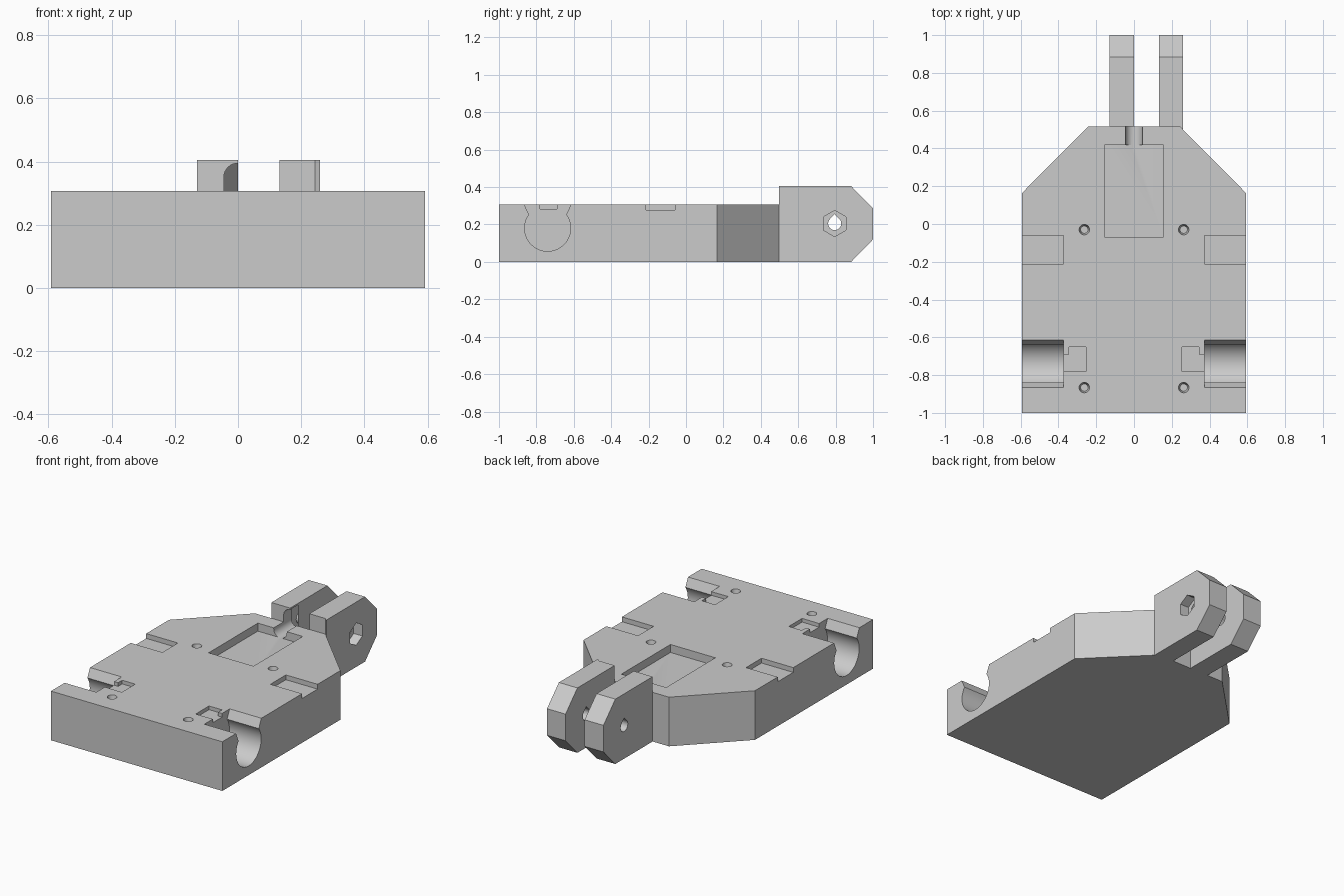
import bpy, bmesh
from math import sin, cos, pi, radians, asin

cube = bpy.data.objects.get("Cube")
if cube:
    bpy.data.objects.remove(cube, do_unlink=True)

grey = bpy.data.materials.new("light grey")
grey.use_nodes = True
grey.diffuse_color = (0.6, 0.6, 0.6, 1)
grey.node_tree.nodes["Principled BSDF"].inputs["Base Color"].default_value = (0.6, 0.6, 0.6, 1)

H = 0.307   # deck height


def place(axis, u, v, w):
    return {"x": (w, u, v), "y": (u, w, v), "z": (u, v, w)}[axis]


def prism(name, pts, axis, lo, hi, scale_lo=1.0):
    """Extrude a 2D outline along an axis; scale_lo tapers the low end."""
    cu = sum(p[0] for p in pts) / len(pts)
    cv = sum(p[1] for p in pts) / len(pts)
    bm = bmesh.new()
    low = [bm.verts.new(place(axis, cu + (u - cu) * scale_lo, cv + (v - cv) * scale_lo, lo)) for u, v in pts]
    top = [bm.verts.new(place(axis, u, v, hi)) for u, v in pts]
    bm.faces.new(low)
    bm.faces.new(top)
    for i in range(len(pts)):
        j = (i + 1) % len(pts)
        bm.faces.new((low[i], low[j], top[j], top[i]))
    bmesh.ops.recalc_face_normals(bm, faces=bm.faces)
    mesh = bpy.data.meshes.new(name)
    bm.to_mesh(mesh)
    bm.free()
    mesh.materials.append(grey)
    obj = bpy.data.objects.new(name, mesh)
    bpy.context.collection.objects.link(obj)
    return obj


def rect(u0, u1, v0, v1):
    return [(u0, v0), (u1, v0), (u1, v1), (u0, v1)]


def arc(cu, cv, r, a0, a1, n):
    return [(cu + r * cos(a0 + (a1 - a0) * i / n), cv + r * sin(a0 + (a1 - a0) * i / n)) for i in range(n + 1)]


def circle(cu, cv, r, n, start=0.0):
    return arc(cu, cv, r, start, start + 2 * pi, n)[:-1]


def mirror(pts, s):
    return [(s * u, v) for u, v in pts]


def cut(target, cutter):
    cutter.hide_render = True
    mod = target.modifiers.new("cut", "BOOLEAN")
    mod.operation = "DIFFERENCE"
    mod.solver = "EXACT"
    mod.object = cutter
    bpy.ops.object.select_all(action="DESELECT")
    bpy.context.view_layer.objects.active = target
    target.select_set(True)
    bpy.ops.object.modifier_apply(modifier=mod.name)
    bpy.data.objects.remove(cutter, do_unlink=True)


def finish(obj):
    bpy.ops.object.select_all(action="DESELECT")
    bpy.context.view_layer.objects.active = obj
    obj.select_set(True)
    bpy.ops.object.shade_smooth_by_angle(angle=radians(30))


# Base plate with a tapered rear
half = [(0.592, -1), (0.592, 0.165), (0.243, 0.515)]
outline = half + mirror(half, -1)[::-1]
base = prism("base_plate", outline, "z", 0, H)

# Central pocket
cut(base, prism("pocket_cutter", rect(-0.155, 0.155, -0.068, 0.417), "z", H - 0.05, 0.5))


# Cable groove, a slot with round ends running into the hinge
def groove():
    slot = arc(0, 0.35, 0.045, 0, pi, 16) + arc(0, 0.3, 0.045, pi, 2 * pi, 16)
    return prism("groove_cutter", slot, "y", 0.4, 0.59)


cut(base, groove())

# Axle channels: round bore with a pinched, flared mouth
neck = asin(0.072 / 0.123)
bore = arc(-0.74, 0.18, 0.123, pi - neck, 2 * pi + neck, 40)
mouth = [(-0.615, H), (-0.59, 0.357), (-0.89, 0.357), (-0.865, H)]
latch = [(0.36, -0.78), (0.36, -0.69), (0.345, -0.69), (0.345, -0.65),
         (0.255, -0.65), (0.255, -0.782)]
for s in (1, -1):
    lo, hi = sorted((s * 0.373, s * 0.7))
    cut(base, prism("channel_cutter", bore + mouth, "x", lo, hi))
    # Latch recess beside each channel
    stepped = [(0.39, v) if u == 0.36 else (u, v) for u, v in latch]
    cut(base, prism("latch_cutter", mirror(stepped, s), "z", H - 0.023, 0.4))
    # Side notch
    cut(base, prism("notch_cutter", rect(lo, hi, -0.213, -0.06), "z", H - 0.03, 0.4))
    # Screw holes
    for y in (-0.03, -0.866):
        cut(base, prism("screw_cutter", circle(s * 0.263, y, 0.028, 24), "z", H - 0.04, H + 0.001, 0.7))
finish(base)

# Hinge lugs
profile = [(0.45, 0), (0.883, 0), (1, 0.12), (1, 0.286), (0.883, 0.405), (0.45, 0.405)]
teardrop = arc(0.795, 0.205, 0.035, pi * 0.75, pi * 2.25, 24) + [(0.795, 0.255)]
for name, x0, x1 in (("right_hinge_lug", -0.13, 0), ("left_hinge_lug", 0.132, 0.26)):
    lug = prism(name, profile, "x", x0, x1)
    cut(lug, prism("deck_cutter", outline, "z", -0.2, 0.7))
    cut(lug, prism("pin_cutter", teardrop, "x", x0 - 0.1, x1 + 0.1))
    if x0 < 0:
        cut(lug, groove())
    else:
        # Hexagonal nut recess on the outer face
        cut(lug, prism("nut_cutter", circle(0.795, 0.205, 0.07, 6, pi / 2), "x", x1 - 0.06, x1 + 0.1))
    finish(lug)
